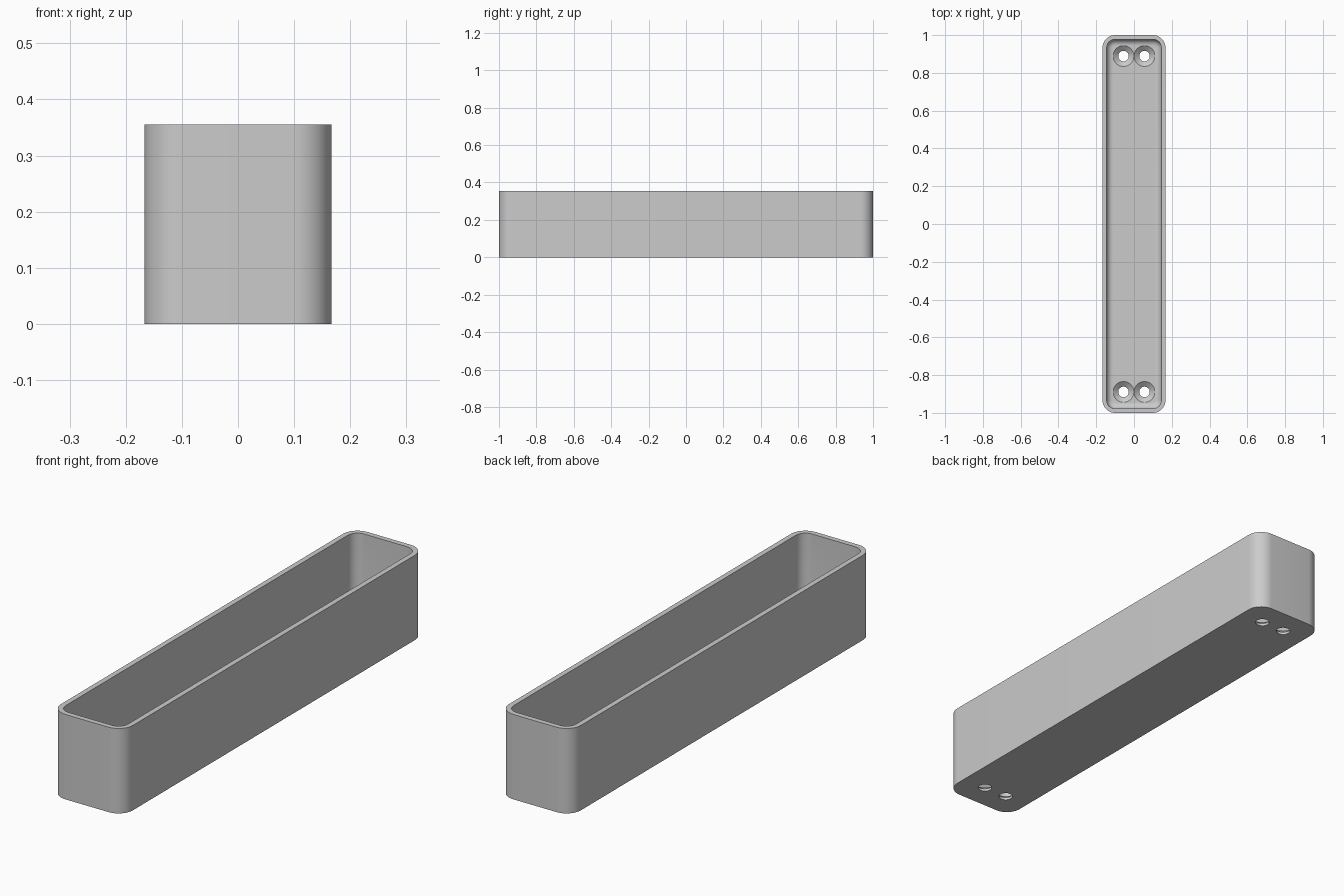
import bpy, bmesh, math

cube = bpy.data.objects.get("Cube")
if cube:
    bpy.data.objects.remove(cube, do_unlink=True)

HALF_X, HALF_Y, HEIGHT = 0.1667, 1.0, 0.3556
CORNER, WALL, FLOOR, FILLET = 0.0667, 0.0222, 0.0333, 0.0333
HOLE_R, SINK_R, HOLE_X, HOLE_Y = 0.0278, 0.055, 0.0556, 0.889

grey = bpy.data.materials.new("plain grey")
grey.use_nodes = True
color = (0.6, 0.6, 0.6, 1)
grey.diffuse_color = color
grey.node_tree.nodes["Principled BSDF"].inputs["Base Color"].default_value = color


def rounded_ring(bm, inset, z, steps=12):
    """Rounded rectangle of vertices, shrunk by inset."""
    r = CORNER - inset
    ring = []
    for i, (sx, sy) in enumerate([(1, 1), (-1, 1), (-1, -1), (1, -1)]):
        for k in range(steps + 1):
            a = math.pi / 2 * (i + k / steps)
            ring.append(bm.verts.new((sx * (HALF_X - CORNER) + r * math.cos(a),
                                      sy * (HALF_Y - CORNER) + r * math.sin(a), z)))
    return ring


def circle_ring(bm, x, y, r, z, steps=48):
    return [bm.verts.new((x + r * math.cos(2 * math.pi * k / steps),
                          y + r * math.sin(2 * math.pi * k / steps), z)) for k in range(steps)]


def loft(bm, rings):
    """Skin successive rings and cap both ends."""
    for a, b in zip(rings, rings[1:]):
        for i in range(len(a)):
            j = (i + 1) % len(a)
            bm.faces.new((a[i], a[j], b[j], b[i]))
    bm.faces.new(rings[0][::-1])
    bm.faces.new(rings[-1])


def make_object(name, bm):
    bmesh.ops.recalc_face_normals(bm, faces=bm.faces)
    mesh = bpy.data.meshes.new(name)
    bm.to_mesh(mesh)
    bm.free()
    obj = bpy.data.objects.new(name, mesh)
    bpy.context.collection.objects.link(obj)
    mesh.materials.append(grey)
    return obj


# Open tray: outer wall, rim, inner wall, filleted floor
bm = bmesh.new()
profile = [(0, 0), (0, HEIGHT), (WALL, HEIGHT)]
for k in range(9):
    a = math.pi / 2 * k / 8
    profile.append((WALL + FILLET * (1 - math.cos(a)), FLOOR + FILLET * (1 - math.sin(a))))
loft(bm, [rounded_ring(bm, inset, z) for inset, z in profile])
tray = make_object("tray", bm)

# Countersunk screw holes, a pair at each end
bm = bmesh.new()
for x in (-HOLE_X, HOLE_X):
    for y in (-HOLE_Y, HOLE_Y):
        loft(bm, [circle_ring(bm, x, y, r, z) for r, z in
                  [(HOLE_R, -0.02), (HOLE_R, 0.0111), (SINK_R, FLOOR), (SINK_R, FLOOR + 0.02)]])
cutter = make_object("screw_hole_cutter", bm)
cutter.hide_render = True

bpy.ops.object.select_all(action="DESELECT")
tray.select_set(True)
bpy.context.view_layer.objects.active = tray
cut = tray.modifiers.new("screw holes", "BOOLEAN")
cut.operation = "DIFFERENCE"
cut.solver = "EXACT"
cut.object = cutter
bpy.ops.object.modifier_apply(modifier=cut.name)
bpy.data.objects.remove(cutter, do_unlink=True)
bpy.ops.object.shade_smooth_by_angle(angle=math.radians(30))
